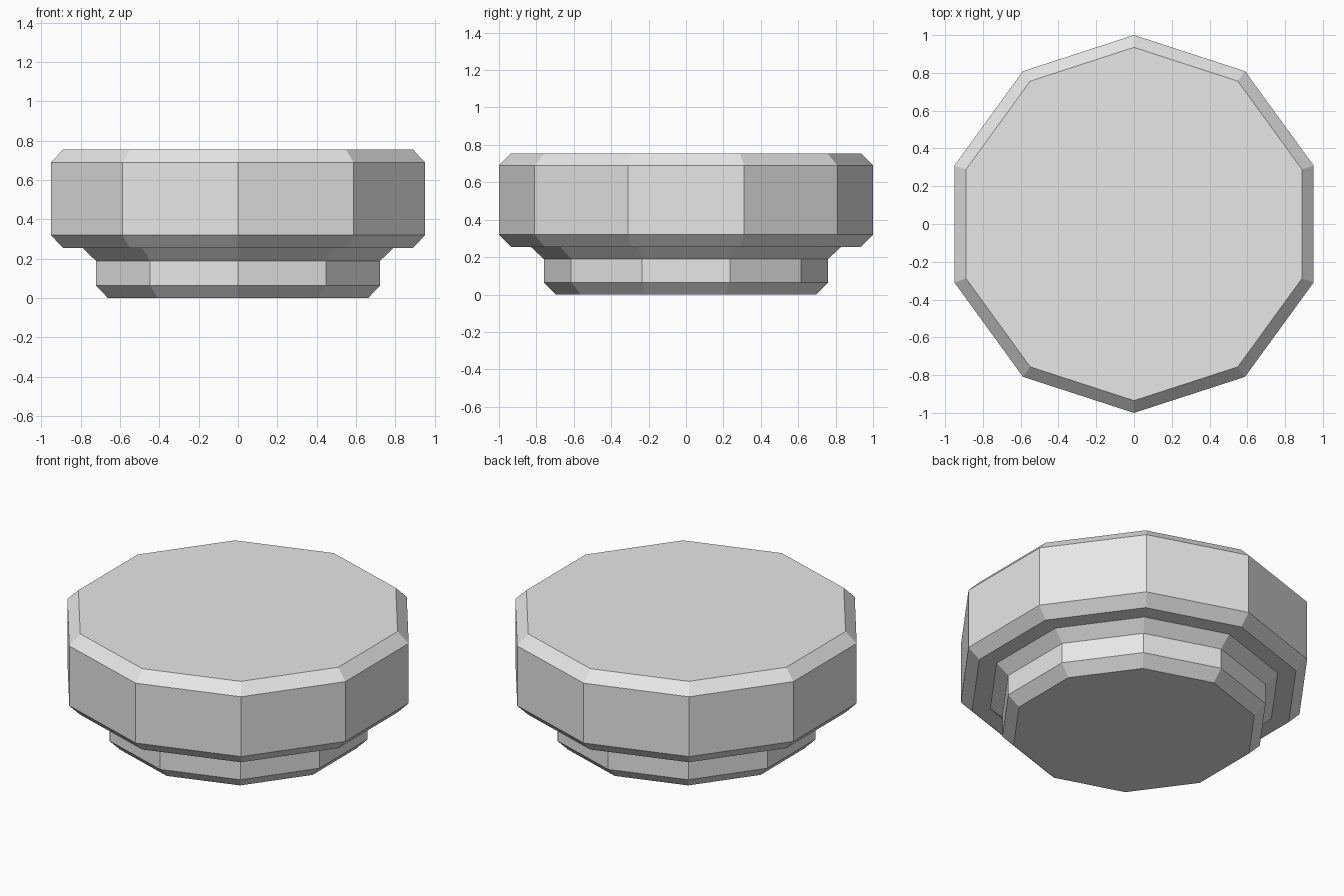
import bpy
import bmesh
from math import cos, sin, pi

cube = bpy.data.objects.get("Cube")
if cube:
    bpy.data.objects.remove(cube, do_unlink=True)

SIDES = 10

grey = bpy.data.materials.new("light grey")
grey.use_nodes = True
colour = (0.8, 0.8, 0.8, 1)
grey.diffuse_color = colour
grey.node_tree.nodes["Principled BSDF"].inputs["Base Color"].default_value = colour

# Stepped profile as (radius, height): chamfered foot, flared neck, chamfered head
profile = [
    (0.695, 0), (0.76, 0.065), (0.76, 0.19), (0.83, 0.255),
    (0.935, 0.255), (1, 0.32), (1, 0.69), (0.935, 0.755),
]

# Ten-sided rings, with a corner pointing to the front and the back
bm = bmesh.new()
rings = []
for radius, z in profile:
    angles = [pi / 2 + 2 * pi * i / SIDES for i in range(SIDES)]
    rings.append([bm.verts.new((radius * cos(a), radius * sin(a), z)) for a in angles])

# Side walls
for low, high in zip(rings, rings[1:]):
    for i in range(SIDES):
        j = (i + 1) % SIDES
        bm.faces.new((low[i], low[j], high[j], high[i]))

# Bottom and top caps
bm.faces.new(rings[0][::-1])
bm.faces.new(rings[-1])

mesh = bpy.data.meshes.new("stepped_knob")
bm.to_mesh(mesh)
bm.free()
mesh.materials.append(grey)
knob = bpy.data.objects.new("stepped_knob", mesh)
bpy.context.collection.objects.link(knob)
